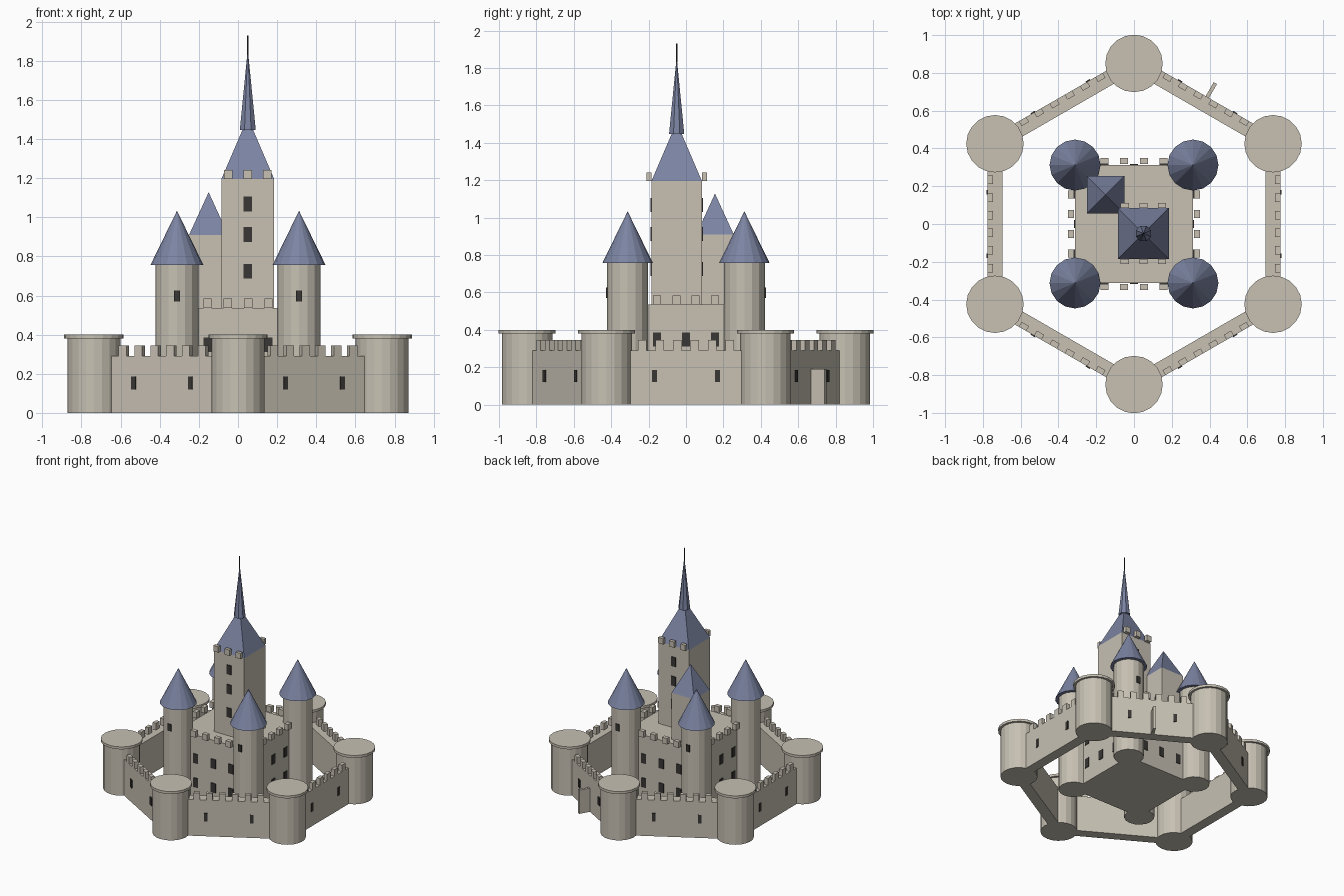
import bpy, bmesh, math
from mathutils import Matrix, Vector

if "Cube" in bpy.data.objects:
    bpy.data.objects.remove(bpy.data.objects["Cube"])


def material(name, rgb):
    m = bpy.data.materials.new(name)
    m.diffuse_color = (*rgb, 1)
    m.use_nodes = True
    m.node_tree.nodes["Principled BSDF"].inputs["Base Color"].default_value = m.diffuse_color
    return m


STONE = material("warm stone", (0.57, 0.53, 0.45))
SLATE = material("blue slate", (0.20, 0.23, 0.36))
DARK = material("dark opening", (0.04, 0.038, 0.035))


def finish(name, bm, mat, matrix=Matrix()):
    me = bpy.data.meshes.new(name)
    bm.to_mesh(me)
    bm.free()
    me.materials.append(mat)
    ob = bpy.data.objects.new(name, me)
    ob.matrix_world = matrix
    bpy.context.collection.objects.link(ob)
    return ob


def boxes(name, items, mat, matrix=Matrix()):
    """One object from boxes given as (centre, size)."""
    bm = bmesh.new()
    for c, s in items:
        bmesh.ops.create_cube(bm, size=1, matrix=Matrix.Translation(c) @ Matrix.Diagonal((*s, 1)))
    return finish(name, bm, mat, matrix)


def cone(name, x, y, z0, z1, r0, r1, sides, mat, turn=0.0):
    bm = bmesh.new()
    m = Matrix.Translation((x, y, (z0 + z1) / 2)) @ Matrix.Rotation(turn, 4, 'Z')
    bmesh.ops.create_cone(bm, cap_ends=True, segments=sides, radius1=r0, radius2=r1,
                          depth=z1 - z0, matrix=m)
    return finish(name, bm, mat)


def pyramid(name, x, y, z0, z1, half, mat):
    return cone(name, x, y, z0, z1, half * math.sqrt(2), 0, 4, mat, math.pi / 4)


# Outer ring: six round towers joined by six battlemented walls
R = 0.85
for i in range(6):
    a = math.radians(30 + 60 * i)
    x, y = R * math.cos(a), R * math.sin(a)
    cone(f"outer_tower_{i}", x, y, 0, 0.38, 0.135, 0.135, 20, STONE)
    cone(f"outer_tower_cap_{i}", x, y, 0.38, 0.4, 0.152, 0.152, 20, STONE)

    # Wall frame: local x points outward, local y runs along the wall
    m = Matrix.Rotation(math.radians(60 * i), 4, 'Z') @ Matrix.Translation((R * math.cos(math.pi / 6), 0, 0))
    boxes(f"curtain_wall_{i}", [((0, 0, 0.145), (0.08, R, 0.29))], STONE, m)
    boxes(f"wall_merlons_{i}",
          [((0.025, (k - 3.5) * 0.0935, 0.316), (0.03, 0.045, 0.056)) for k in range(8)], STONE, m)
    boxes(f"wall_windows_{i}",
          [((0.041, s * 0.168, 0.153), (0.009, 0.026, 0.066)) for s in (-1, 1)], DARK, m)
    # Open gate leaf on the back right wall
    if i == 1:
        boxes("gate_leaf", [((0.08, 0, 0.095), (0.09, 0.02, 0.19))], STONE, m)

# Square keep with merlons and windows on every side
K = 0.312
boxes("keep", [((0, 0, 0.268), (2 * K, 2 * K, 0.536))], STONE)
for i in range(4):
    m = Matrix.Rotation(math.pi / 2 * i, 4, 'Z')
    boxes(f"keep_merlons_{i}",
          [((0.333, (k - 1.5) * 0.104, 0.56), (0.032, 0.043, 0.048)) for k in range(4)], STONE, m)
    boxes(f"keep_windows_{i}",
          [((K + 0.001, y, z), (0.009, 0.042, 0.075)) for y in (-0.156, 0, 0.156) for z in (0.155, 0.348)],
          DARK, m)

# Corner towers with conical roofs
for sx in (-1, 1):
    for sy in (-1, 1):
        tag = ("left" if sx < 0 else "right") + ("_front" if sy < 0 else "_back")
        x, y = sx * K, sy * K
        cone("corner_tower_" + tag, x, y, 0, 0.757, 0.11, 0.11, 16, STONE)
        cone("corner_roof_" + tag, x, y, 0.757, 1.033, 0.135, 0, 16, SLATE)
        boxes("corner_window_" + tag, [((x, y + sy * 0.110, 0.598), (0.03, 0.009, 0.055))], DARK)

# Great tower
TX, TY, H = 0.05, -0.05, 0.135
boxes("great_tower", [((TX, TY, 0.5975), (2 * H, 2 * H, 1.195))], STONE)
pyramid("great_tower_roof", TX, TY, 1.195, 1.51, H, SLATE)
cone("spire", TX, TY, 1.447, 1.86, 0.044, 0, 8, SLATE, math.pi / 8)
cone("spire_pole", TX, TY, 1.83, 1.93, 0.004, 0.004, 6, DARK)
for s, tag in ((-1, "front"), (1, "back")):
    boxes("great_tower_merlons_" + tag,
          [((TX + k * 0.099, TY + s * (H + 0.0135), 1.218), (0.043, 0.027, 0.046)) for k in (-1, 0, 1)], STONE)
    boxes("great_tower_windows_" + tag,
          [((TX, TY + s * (H + 0.001), z), (0.042, 0.009, 0.075)) for z in (0.724, 0.912, 1.068)], DARK)

# Smaller square tower behind it
boxes("small_tower", [((-0.15, 0.155, 0.455), (0.2, 0.2, 0.91))], STONE)
pyramid("small_tower_roof", -0.15, 0.155, 0.91, 1.128, 0.1, SLATE)
